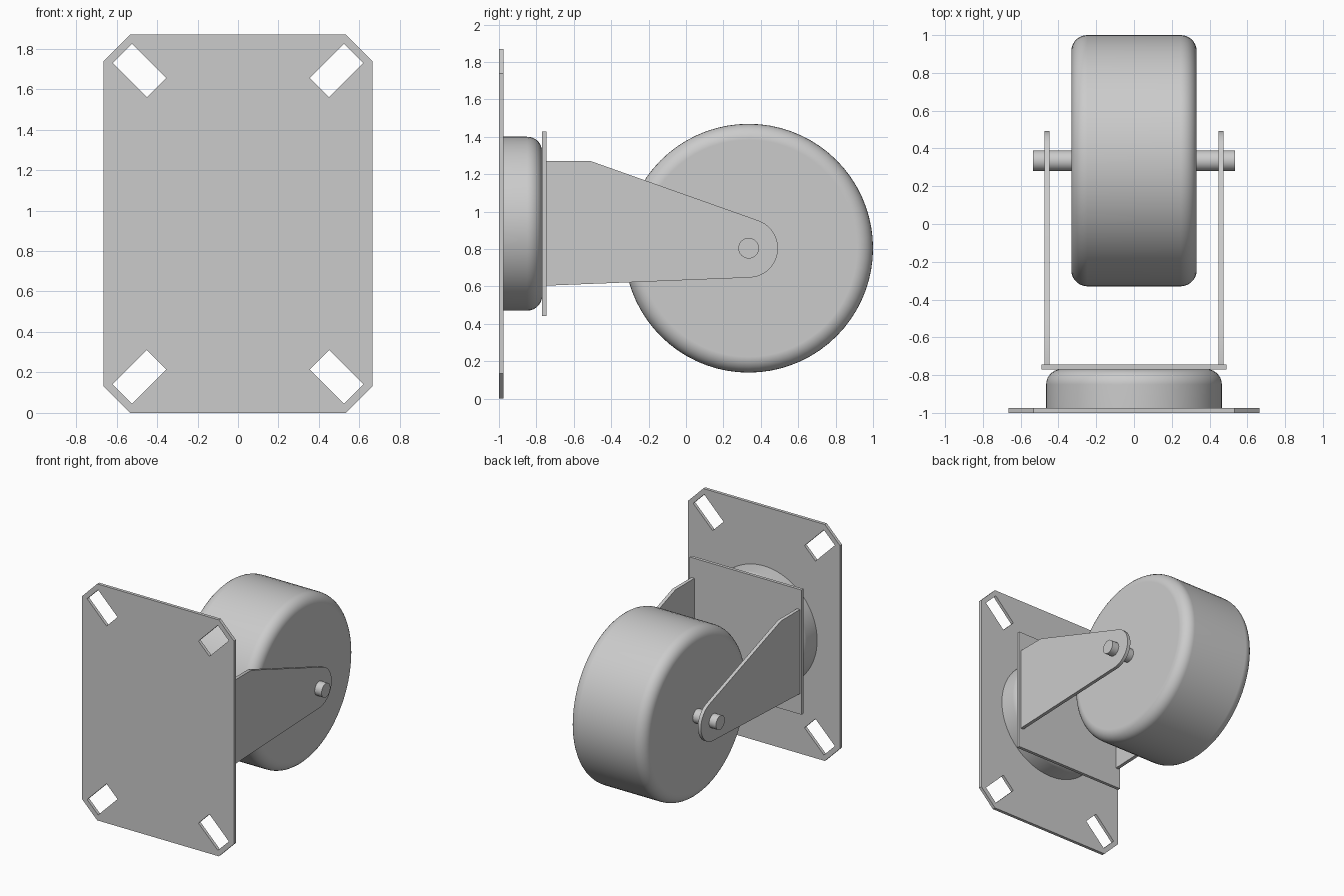
import bpy, bmesh
from math import sin, cos, pi, radians, atan2
from mathutils import Vector, Matrix

if "Cube" in bpy.data.objects:
    bpy.data.objects.remove(bpy.data.objects["Cube"], do_unlink=True)

GREY = (0.6, 0.6, 0.6, 1)
metal = bpy.data.materials.new("plain_grey")
metal.use_nodes = True
metal.diffuse_color = GREY
metal.node_tree.nodes["Principled BSDF"].inputs["Base Color"].default_value = GREY


def finish(name, bm, smooth=False):
    bmesh.ops.recalc_face_normals(bm, faces=bm.faces)
    mesh = bpy.data.meshes.new(name)
    bm.to_mesh(mesh)
    bm.free()
    mesh.materials.append(metal)
    obj = bpy.data.objects.new(name, mesh)
    bpy.context.collection.objects.link(obj)
    if smooth:
        bpy.ops.object.select_all(action='DESELECT')
        obj.select_set(True)
        bpy.context.view_layer.objects.active = obj
        bpy.ops.object.shade_smooth_by_angle(angle=radians(35))
        mod = obj.modifiers.new("flat_caps", 'WEIGHTED_NORMAL')
        mod.keep_sharp = True
    return obj


def sheet(name, loops, depth, smooth=False):
    """Flat sheet from an outline loop and optional hole loops, thickened."""
    bm = bmesh.new()
    for loop in loops:
        vs = [bm.verts.new(p) for p in loop]
        for a, b in zip(vs, vs[1:] + vs[:1]):
            bm.edges.new((a, b))
    bmesh.ops.triangle_fill(bm, edges=bm.edges[:], use_beauty=True, use_dissolve=False)
    ext = bmesh.ops.extrude_face_region(bm, geom=bm.faces[:])
    verts = [g for g in ext["geom"] if isinstance(g, bmesh.types.BMVert)]
    bmesh.ops.translate(bm, verts=verts, vec=depth)
    return finish(name, bm, smooth)


def lathe(name, profile, axis, centre, steps=72):
    """Revolve (radius, distance along axis) points around an axis."""
    axis = Vector(axis)
    out = Vector((0, 0, 1))
    bm = bmesh.new()
    rings = []
    for r, d in profile:
        base = Vector(centre) + axis * d
        rings.append([bm.verts.new(base + Matrix.Rotation(2 * pi * i / steps, 3, axis) @ (out * r))
                      for i in range(steps)])
    for a, b in zip(rings, rings[1:]):
        for i in range(steps):
            j = (i + 1) % steps
            bm.faces.new((a[i], a[j], b[j], b[i]))
    bm.faces.new(rings[0])
    bm.faces.new(rings[-1])
    return finish(name, bm, True)


def rounded(radius, end, fillet, n=7):
    """Quarter round running from the rim onto the face at distance end."""
    return [(radius - fillet + fillet * cos(t), end - fillet + fillet * sin(t))
            for t in (pi / 2 * i / n for i in range(n + 1))]


# Mounting plate with clipped corners and four diagonal slots
MID_Z, HALF_W, CLIP = 0.935, 0.665, 0.133
outline = []
for sx, sz in ((1, 1), (-1, 1), (-1, -1), (1, -1)):
    pair = [(sx * HALF_W, -1, MID_Z + sz * (MID_Z - CLIP)),
            (sx * (HALF_W - CLIP), -1, MID_Z + sz * MID_Z)]
    outline += pair if sx * sz > 0 else pair[::-1]
slots = []
for sx in (-1, 1):
    for sz in (-1, 1):
        slots.append([(sx * (0.487 + 0.085 * u - 0.048 * v), -1,
                       MID_Z + sz * (0.757 + 0.085 * u + 0.048 * v))
                      for u, v in ((-1, -1), (1, -1), (1, 1), (-1, 1))])
sheet("mounting_plate", [outline] + slots, (0, 0.025, 0))

# Swivel housing behind the plate
lathe("swivel_housing", [(0.465, 0)] + rounded(0.465, 0.207, 0.08),
      (0, 1, 0), (0, -0.976, MID_Z))

# Fork back plate
sheet("fork_back_plate",
      [[(x * 0.49, -0.77, MID_Z + z * 0.493) for x, z in ((-1, -1), (1, -1), (1, 1), (-1, 1))]],
      (0, 0.025, 0))

# Fork arms: tapered sheets ending in a round eye at the axle
AXLE_Y, AXLE_Z, EYE = 0.335, 0.804, 0.157
start, stop = radians(-88), atan2(0.94, 0.336)
arm = [(-0.747, 1.27), (-0.747, 0.604)]
arm += [(AXLE_Y + EYE * cos(t), AXLE_Z + EYE * sin(t))
        for t in (start + (stop - start) * i / 20 for i in range(21))]
arm.append((-0.51, 1.27))
for side, x in (("left", 0.448), ("right", -0.475)):
    sheet(side + "_fork_arm", [[(x, y, z) for y, z in arm]], (0.027, 0, 0), True)

# Axle and wheel
lathe("axle", [(0.055, -0.535), (0.055, 0.535)], (1, 0, 0), (0, AXLE_Y, AXLE_Z), 32)
half = rounded(0.665, 0.332, 0.085)
lathe("wheel", [(r, -d) for r, d in reversed(half)] + half, (1, 0, 0), (0, AXLE_Y, AXLE_Z))
